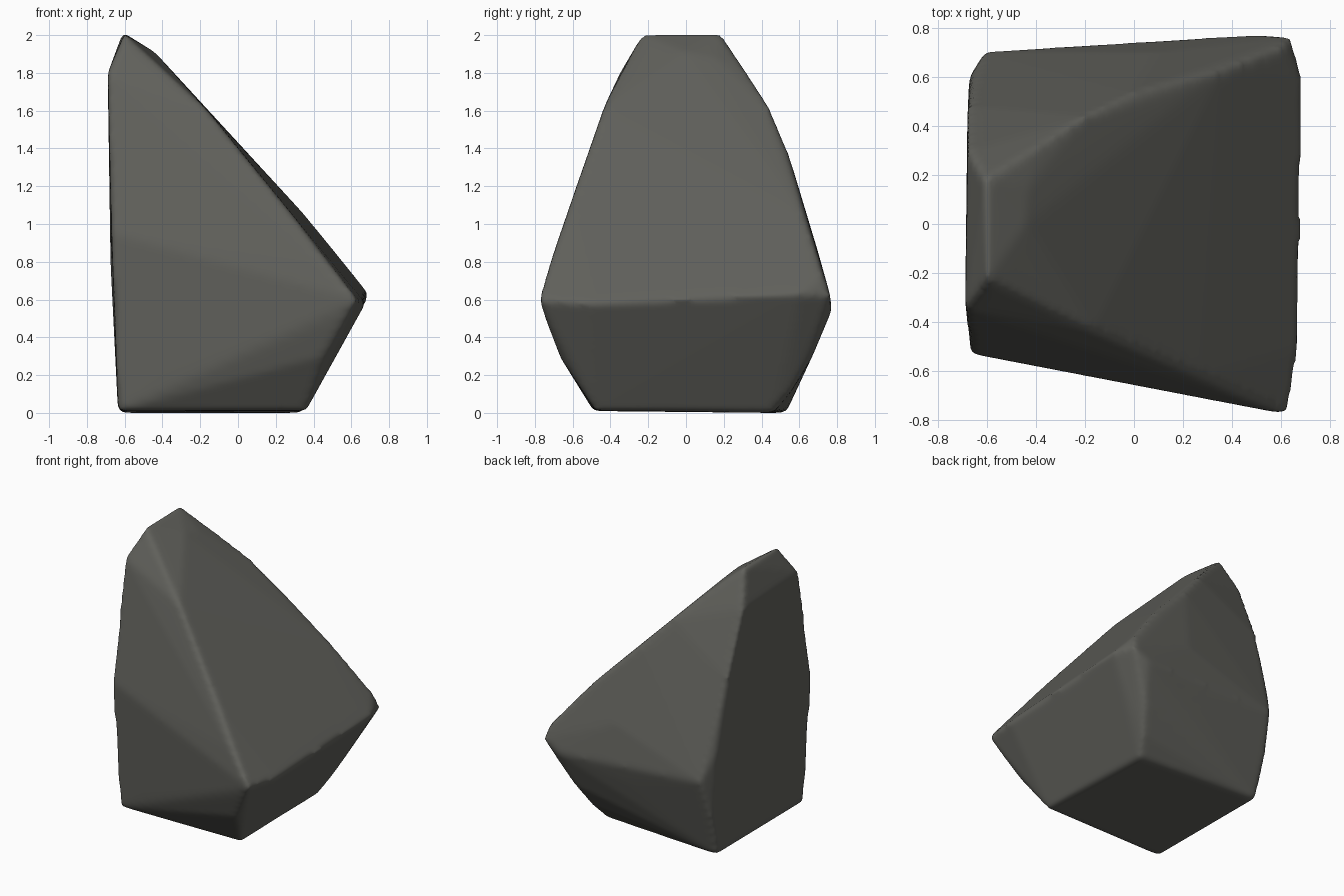
import bpy
import bmesh

cube = bpy.data.objects.get("Cube")
if cube:
    bpy.data.objects.remove(cube, do_unlink=True)

# Corner points of the boulder, grouped by region
base = [(-.635, -.49, .01), (.36, -.48, .012), (.335, .46, 0), (-.635, .53, 0)]
belly = [(.45, -.67, .3), (0, -.635, .42), (-.4, -.55, .2),
         (.46, .67, .3), (0, .71, .45), (-.64, .62, .32), (.39, .56, .12)]
rim = [(.63, -.78, .6), (.54, -.745, .5), (.675, -.5, .58), (.69, .6, .63),
       (.64, .765, .62), (.52, .775, .55), (.61, .725, .73)]
left_side = [(-.67, -.53, .95), (-.69, -.35, 1.8), (-.68, .3, 1.77),
             (-.68, .48, 1.32), (-.675, .6, .8), (-.61, .705, .6)]
front_edge = [(-.17, -.44, 1.61), (.12, -.55, 1.24), (.27, -.62, 1.07), (.45, -.72, .8)]
back_edge = [(-.4, .31, 1.82), (-.2, .44, 1.62), (0, .54, 1.38),
             (.36, .63, 1.04), (.1, .7, .85)]
peak = [(-.6, -.23, 2.005), (-.61, .18, 2.015), (-.44, 0, 1.91), (-.43, .15, 1.885)]

# Wrap the points in a closed rock
bm = bmesh.new()
for point in base + belly + rim + left_side + front_edge + back_edge + peak:
    bm.verts.new(point)
bmesh.ops.convex_hull(bm, input=bm.verts)
loose = [v for v in bm.verts if not v.link_faces]
bmesh.ops.delete(bm, geom=loose, context='VERTS')
bmesh.ops.recalc_face_normals(bm, faces=bm.faces)
mesh = bpy.data.meshes.new("boulder")
bm.to_mesh(mesh)
bm.free()
boulder = bpy.data.objects.new("boulder", mesh)
bpy.context.collection.objects.link(boulder)

# Dark stone colour
stone = bpy.data.materials.new("dark_stone")
stone.use_nodes = True
colour = (.118, .118, .105, 1)
stone.diffuse_color = colour
shader = next(n for n in stone.node_tree.nodes if n.type == 'BSDF_PRINCIPLED')
shader.inputs["Base Color"].default_value = colour
shader.inputs["Roughness"].default_value = .9
mesh.materials.append(stone)

# Weathered, softly rounded edges
remesh = boulder.modifiers.new("even_surface", 'REMESH')
remesh.mode = 'VOXEL'
remesh.voxel_size = .02
remesh.use_smooth_shade = True
soften = boulder.modifiers.new("worn_edges", 'SMOOTH')
soften.factor = .5
soften.iterations = 8
